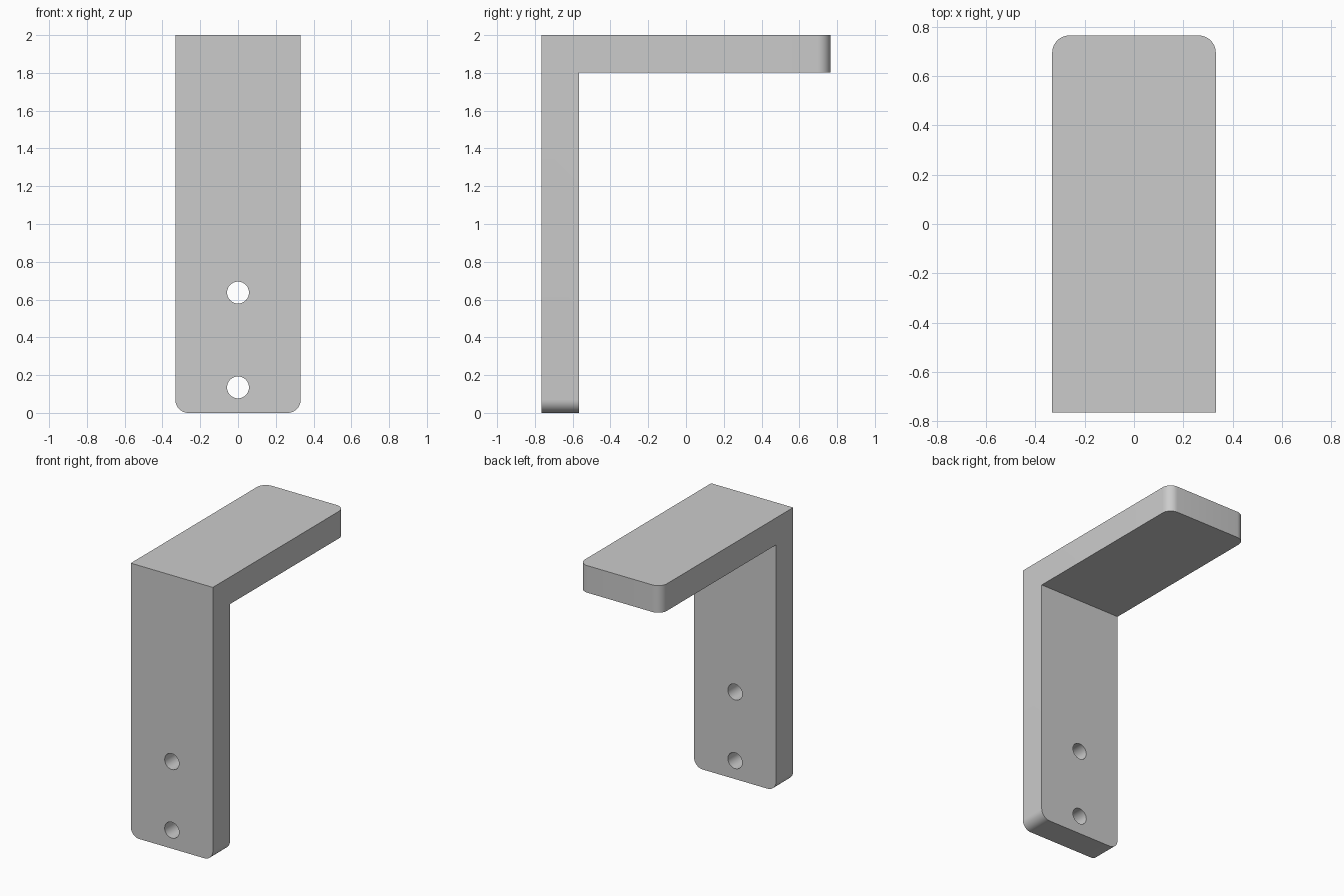
import bpy, bmesh, math
from mathutils import Vector

cube = bpy.data.objects.get("Cube")
if cube:
    bpy.data.objects.remove(cube, do_unlink=True)

HALF_W, HALF_D, HEIGHT = 0.332, 0.765, 2.0
THICK, CORNER, HOLE_R = 0.198, 0.07, 0.058
HOLE_HEIGHTS = (0.135, 0.637)

grey = bpy.data.materials.new("plain grey")
grey.use_nodes = True
colour = (0.6, 0.6, 0.6, 1)
grey.diffuse_color = colour
grey.node_tree.nodes["Principled BSDF"].inputs["Base Color"].default_value = colour

# L-shaped side profile (y, z), extruded across the width
inner_y, inner_z = -HALF_D + THICK, HEIGHT - THICK
profile = [(-HALF_D, 0), (inner_y, 0), (inner_y, inner_z),
           (HALF_D, inner_z), (HALF_D, HEIGHT), (-HALF_D, HEIGHT)]
bm = bmesh.new()
side = bm.faces.new([bm.verts.new((-HALF_W, y, z)) for y, z in profile])
swept = bmesh.ops.extrude_face_region(bm, geom=[side])["geom"]
bmesh.ops.translate(bm, vec=(2 * HALF_W, 0, 0),
                    verts=[v for v in swept if isinstance(v, bmesh.types.BMVert)])
bmesh.ops.recalc_face_normals(bm, faces=bm.faces)

# Round the two corners at the free end of each arm
def is_tip_corner(edge):
    a, b = (v.co for v in edge.verts)
    if abs(a.x - b.x) > 0.01:
        return False
    at_foot = max(a.z, b.z) < 0.01
    at_shelf_end = min(a.y, b.y) > HALF_D - 0.01
    return at_foot or at_shelf_end

bmesh.ops.bevel(bm, geom=[e for e in bm.edges if is_tip_corner(e)],
                offset=CORNER, segments=10, profile=0.5, affect='EDGES')
mesh = bpy.data.meshes.new("angle_bracket")
bm.to_mesh(mesh)
bm.free()
bracket = bpy.data.objects.new("angle_bracket", mesh)
bpy.context.collection.objects.link(bracket)
mesh.materials.append(grey)

# Screw holes through the upright arm
bpy.context.view_layer.objects.active = bracket
for z in HOLE_HEIGHTS:
    bpy.ops.mesh.primitive_cylinder_add(
        vertices=48, radius=HOLE_R, depth=THICK * 2,
        location=(0, -HALF_D + THICK / 2, z), rotation=(math.pi / 2, 0, 0))
    cutter = bpy.context.object
    cutter.name = "hole_cutter"
    cutter.hide_render = True
    cutter.data.materials.append(grey)
    bpy.context.view_layer.objects.active = bracket
    cut = bracket.modifiers.new("screw_hole", 'BOOLEAN')
    cut.operation, cut.solver, cut.object = 'DIFFERENCE', 'EXACT', cutter
    bpy.ops.object.modifier_apply(modifier=cut.name)
    bpy.data.objects.remove(cutter, do_unlink=True)

# Smooth rounded corners and hole walls, keeping edges sharp
bpy.ops.object.select_all(action='DESELECT')
bracket.select_set(True)
bpy.ops.object.shade_smooth_by_angle(angle=math.radians(30))
